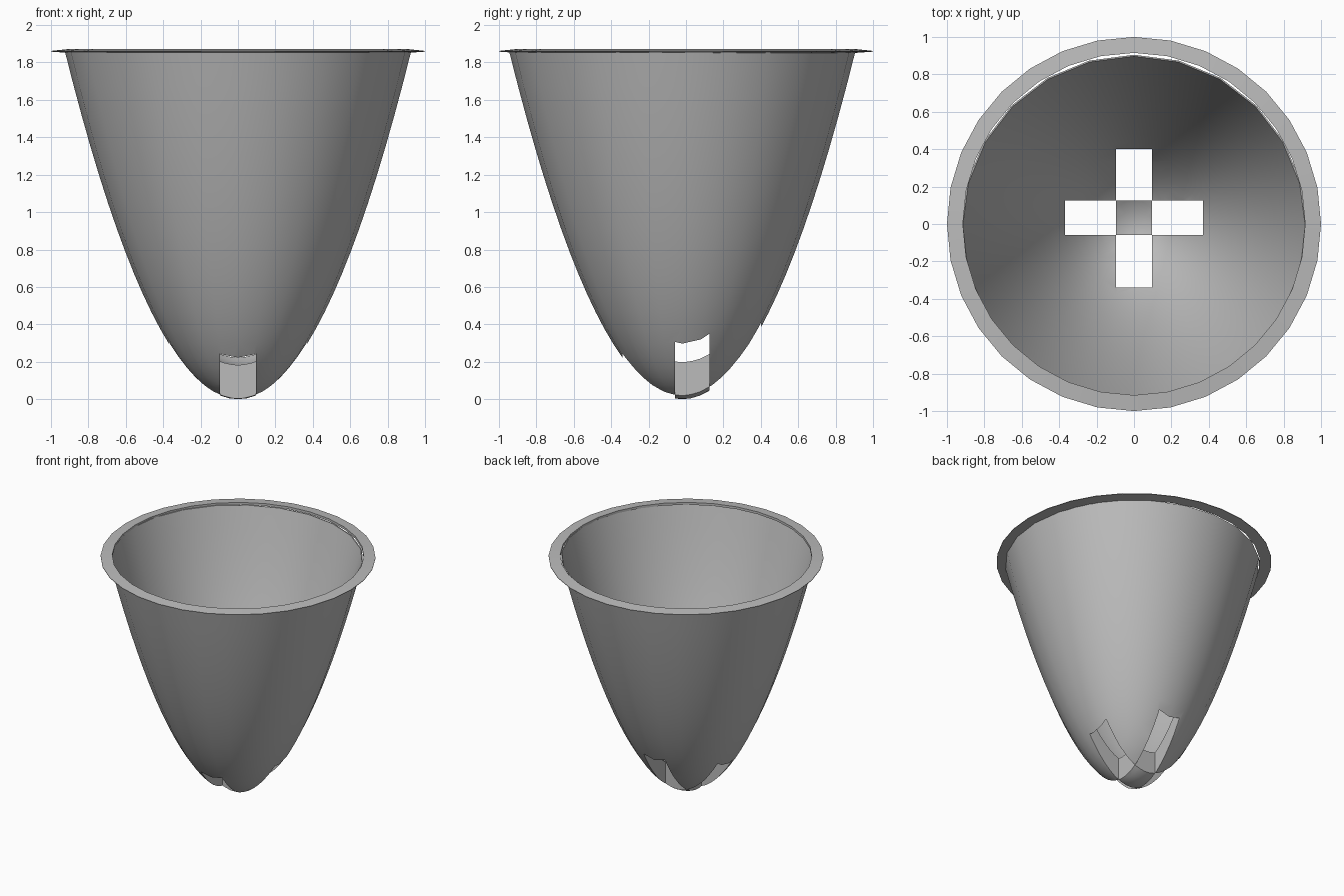
import bpy, bmesh, math
from mathutils import Matrix, Vector

cube = bpy.data.objects.get("Cube")
if cube:
    bpy.data.objects.remove(cube, do_unlink=True)

GREY = (0.5, 0.5, 0.5, 1.0)
mat = bpy.data.materials.new("plain grey")
mat.use_nodes = True
mat.diffuse_color = GREY
mat.node_tree.nodes["Principled BSDF"].inputs["Base Color"].default_value = GREY

CUP_Y = -0.02      # the cup sits slightly forward of the rim
CUP_TOP = 1.857


def finish(name, bm):
    bmesh.ops.recalc_face_normals(bm, faces=bm.faces)
    mesh = bpy.data.meshes.new(name)
    bm.to_mesh(mesh)
    bm.free()
    obj = bpy.data.objects.new(name, mesh)
    bpy.context.collection.objects.link(obj)
    mesh.materials.append(mat)
    return obj


def lathe(name, profile, sides, closed=False):
    """Spin an (r, z) profile around the z axis."""
    bm = bmesh.new()
    verts = [bm.verts.new((r, 0, z)) for r, z in profile]
    edges = [bm.edges.new(pair) for pair in zip(verts, verts[1:])]
    if closed:
        edges.append(bm.edges.new((verts[-1], verts[0])))
    bmesh.ops.spin(bm, geom=verts + edges, cent=(0, 0, 0), axis=(0, 0, 1),
                   angle=math.tau, steps=sides, use_merge=True)
    bmesh.ops.remove_doubles(bm, verts=bm.verts, dist=0.0005)
    return finish(name, bm)


def smooth(obj, angle):
    bpy.ops.object.select_all(action='DESELECT')
    obj.select_set(True)
    bpy.context.view_layer.objects.active = obj
    bpy.ops.object.shade_smooth_by_angle(angle=math.radians(angle))


def paraboloid(bottom, radius, rings=20):
    return [(radius * i / rings, bottom + (CUP_TOP - bottom) * (i / rings) ** 2)
            for i in range(rings + 1)]


# Cup: an outer and an inner paraboloid, thick at the tip and thin at the mouth
cup = lathe("cup", paraboloid(0, 0.925) + paraboloid(0.18, 0.917)[::-1], 24)
cup.data.transform(Matrix.Translation((0, CUP_Y, 0)))

# Four slots in a cross around the tip, as (x min, x max, y min, y max)
slots = [(-0.37, -0.095, -0.06, 0.125), (0.095, 0.37, -0.06, 0.125),
         (-0.095, 0.095, -0.34, -0.06), (-0.095, 0.095, 0.125, 0.40)]
bpy.context.view_layer.objects.active = cup
for x0, x1, y0, y1 in slots:
    bm = bmesh.new()
    bmesh.ops.create_cube(bm, size=1)
    bmesh.ops.scale(bm, vec=(x1 - x0, y1 - y0, 2), verts=bm.verts)
    bmesh.ops.translate(bm, vec=Vector(((x0 + x1) / 2, (y0 + y1) / 2, 0)), verts=bm.verts)
    cutter = finish("slot_cutter", bm)
    cutter.hide_render = True
    mod = cup.modifiers.new("slot", 'BOOLEAN')
    mod.operation = 'DIFFERENCE'
    mod.solver = 'EXACT'
    mod.object = cutter
    bpy.ops.object.modifier_apply(modifier=mod.name)
    bpy.data.objects.remove(cutter, do_unlink=True)
smooth(cup, 30)

# Rim: a thin ring tapering to its outer edge
rim = lathe("rim", [(0.915, 1.852), (1.0, 1.858), (1.0, 1.862), (0.915, 1.871)], 32, closed=True)
smooth(rim, 20)
